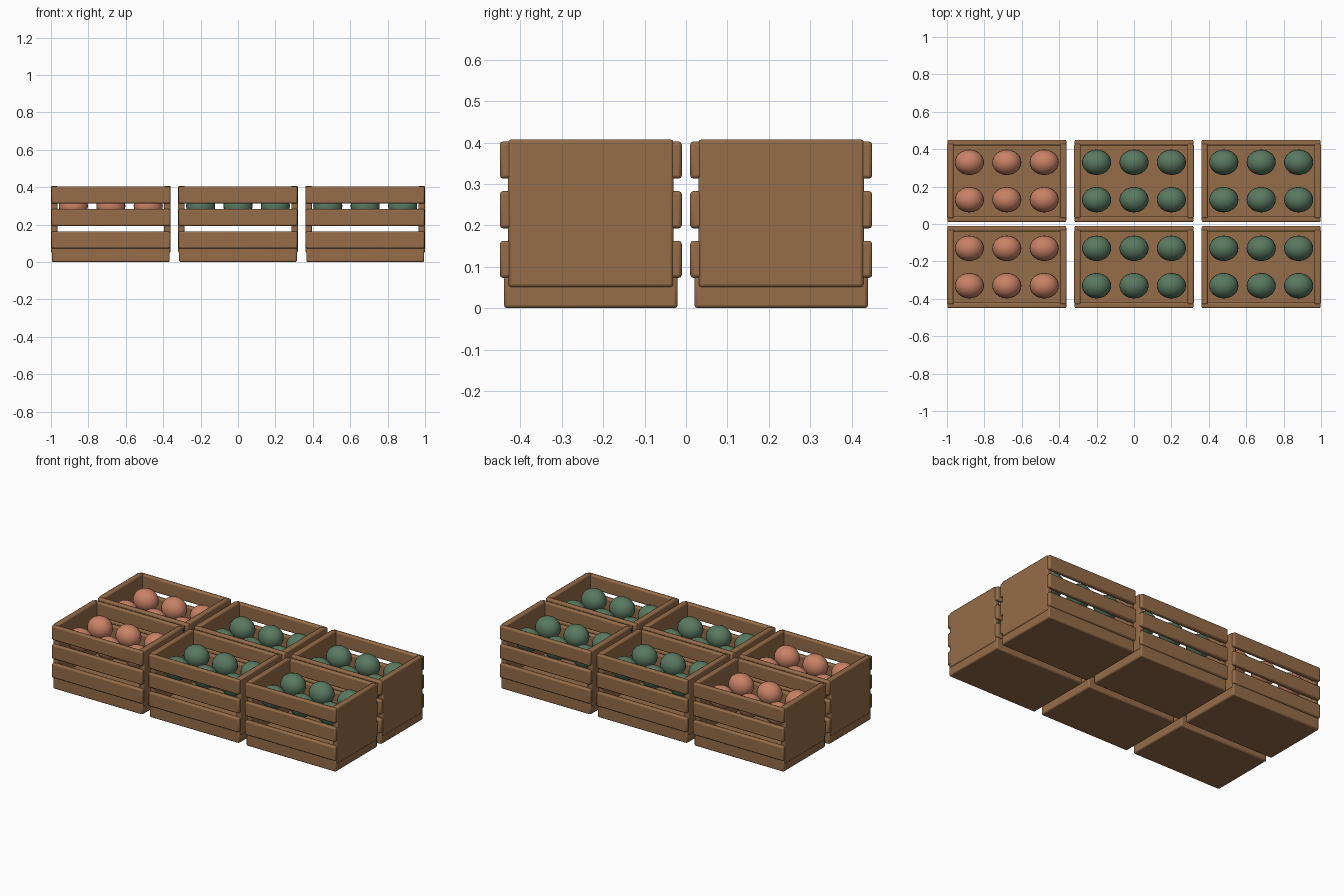
import bpy

if "Cube" in bpy.data.objects:
    bpy.data.objects.remove(bpy.data.objects["Cube"])


def material(name, rgb):
    m = bpy.data.materials.new(name)
    m.diffuse_color = (*rgb, 1)
    m.use_nodes = True
    m.node_tree.nodes["Principled BSDF"].inputs["Base Color"].default_value = m.diffuse_color
    return m


WOOD = material("wood", (0.30, 0.15, 0.065))
ORANGE = material("orange_fruit", (0.58, 0.22, 0.13))
GREEN = material("green_fruit", (0.10, 0.19, 0.115))


def board(name, loc, size):
    # plank with softly rounded edges
    bpy.ops.mesh.primitive_cube_add(size=1, location=loc)
    o = bpy.context.object
    o.name = name
    o.scale = size
    bpy.ops.object.transform_apply(location=False, rotation=False, scale=True)
    bev = o.modifiers.new("rounded_edges", 'BEVEL')
    bev.width = 0.008
    bev.segments = 2
    o.data.materials.append(WOOD)
    bpy.ops.object.shade_smooth_by_angle()


def fruit(name, loc, mat):
    # slightly elongated ball
    bpy.ops.mesh.primitive_uv_sphere_add(segments=24, ring_count=12, radius=1, location=loc)
    o = bpy.context.object
    o.name = name
    o.scale = (0.078, 0.068, 0.07)
    bpy.ops.object.transform_apply(location=False, rotation=False, scale=True)
    o.data.materials.append(mat)
    bpy.ops.object.shade_smooth()


def crate(cx, cy, mat):
    # thick floor
    board("crate_floor", (cx, cy, 0.039), (0.63, 0.42, 0.078))
    # solid end panels
    for s in (-1, 1):
        board("end_panel", (cx + s * 0.3025, cy, 0.229), (0.035, 0.40, 0.358))
    # three slats on each long side
    for s in (-1, 1):
        for z in (0.118, 0.238, 0.358):
            board("side_slat", (cx, cy + s * 0.205, z), (0.636, 0.03, 0.09))
    # produce, two rows of three
    for dx in (-0.2, 0, 0.2):
        for dy in (-0.1, 0.1):
            fruit("fruit", (cx + dx, cy + dy, 0.30), mat)


# three by two grid of crates
for x, mat in ((-0.68, ORANGE), (0, GREEN), (0.68, GREEN)):
    for y in (-0.23, 0.23):
        crate(x, y, mat)
